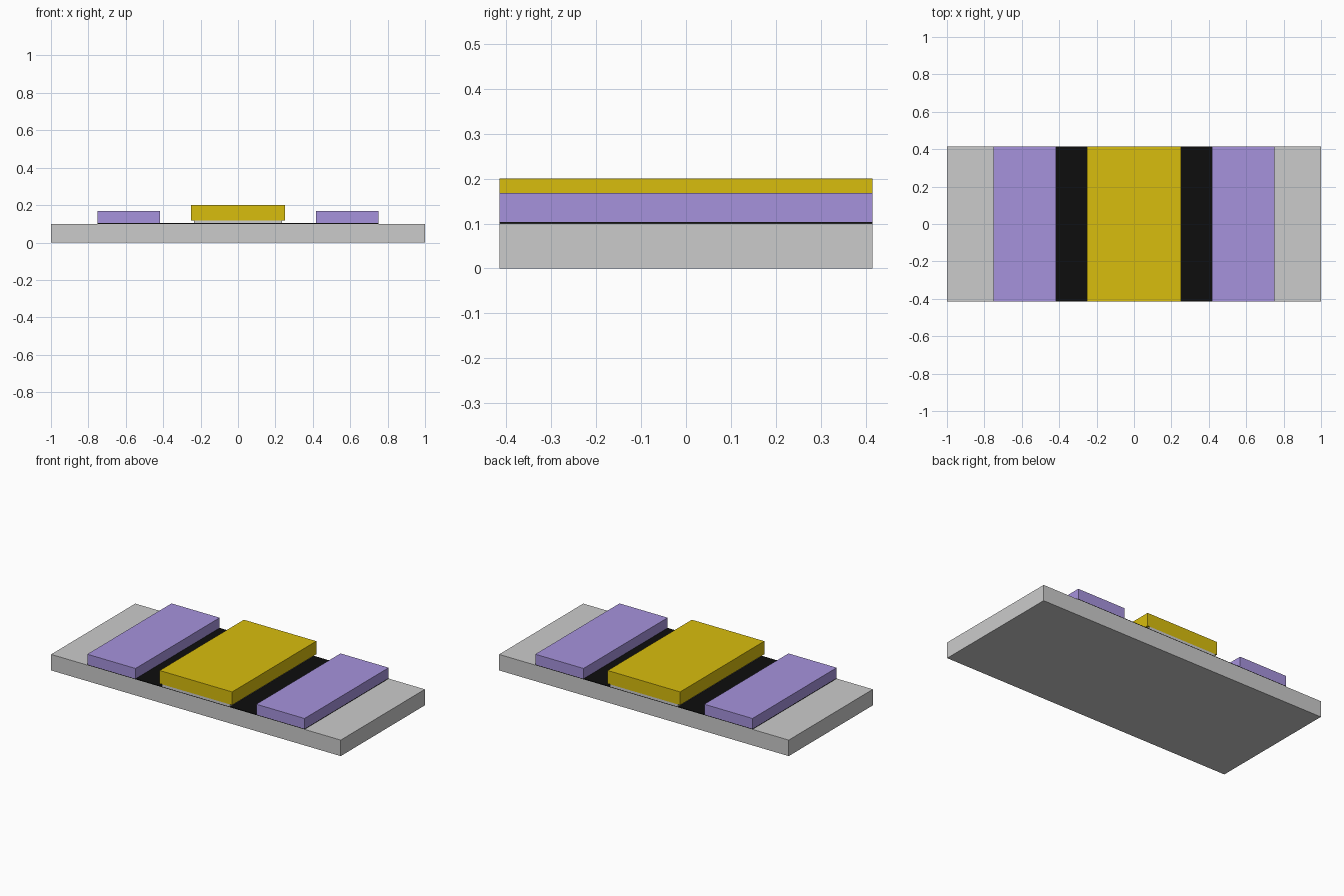
import bpy

if "Cube" in bpy.data.objects:
    bpy.data.objects.remove(bpy.data.objects["Cube"])

DEPTH = 0.83


def colour(name, rgb):
    m = bpy.data.materials.new(name)
    m.diffuse_color = (*rgb, 1)
    m.use_nodes = True
    m.node_tree.nodes["Principled BSDF"].inputs["Base Color"].default_value = m.diffuse_color
    return m


def slab(name, x0, x1, z0, z1, mat=None):
    """Full-depth box spanning the given x and z ranges."""
    bpy.ops.mesh.primitive_cube_add(size=1, location=((x0 + x1) / 2, 0, (z0 + z1) / 2))
    ob = bpy.context.object
    ob.name = name
    ob.scale = (x1 - x0, DEPTH, z1 - z0)
    bpy.ops.object.transform_apply(location=False, rotation=False, scale=True)
    if mat:
        ob.data.materials.append(mat)
    return ob


black = colour("black", (0.004, 0.004, 0.004))
violet = colour("violet", (0.38, 0.29, 0.72))
gold = colour("gold", (0.69, 0.51, 0.004))

# Base plate and thin film on top of it
slab("substrate", -1, 1, 0, 0.1)
slab("channel_film", -0.75, 0.75, 0.1, 0.104, black)

# Raised contacts on each side
slab("left_contact", -0.75, -0.417, 0.104, 0.168, violet)
slab("right_contact", 0.417, 0.75, 0.104, 0.168, violet)

# Narrow spacer carrying the wider central block
slab("spacer_layer", -0.235, 0.235, 0.104, 0.118)
slab("gate_block", -0.25, 0.25, 0.118, 0.2, gold)
